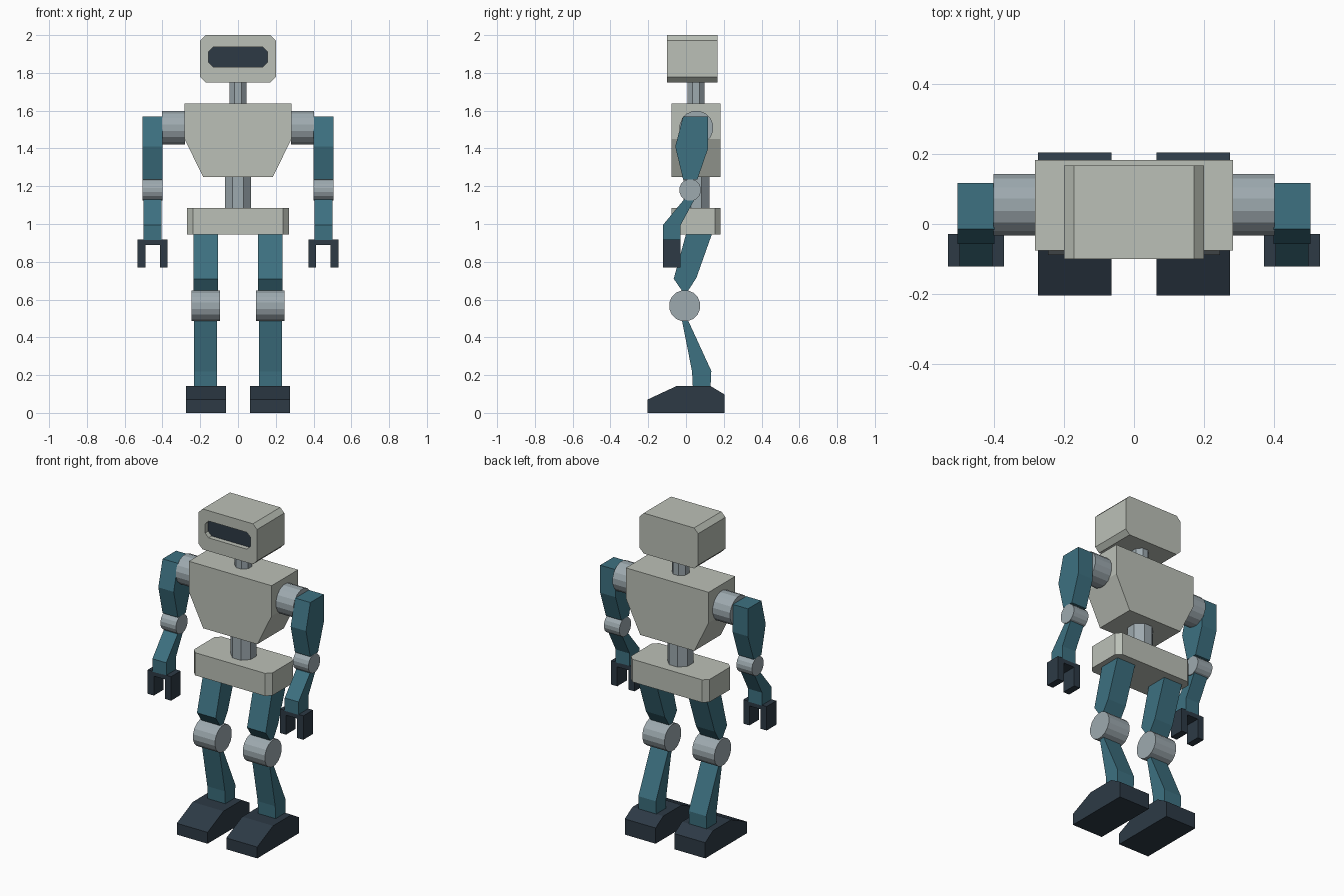
import bpy
import bmesh
import math
from mathutils import Vector

if "Cube" in bpy.data.objects:
    bpy.data.objects.remove(bpy.data.objects["Cube"])


def material(name, rgb):
    m = bpy.data.materials.new(name)
    m.diffuse_color = (*rgb, 1.0)
    m.use_nodes = True
    m.node_tree.nodes["Principled BSDF"].inputs["Base Color"].default_value = m.diffuse_color
    return m


SHELL = material("warm grey shell", (0.50, 0.53, 0.475))
METAL = material("joint metal", (0.34, 0.40, 0.43))
TEAL = material("teal limb", (0.047, 0.165, 0.22))
DARK = material("dark slate", (0.026, 0.042, 0.060))


def loft(name, rings, mats, cap_mat=0):
    """Join equal-length rings of points and cap both ends."""
    bm = bmesh.new()
    loops = [[bm.verts.new(p) for p in ring] for ring in rings]
    n = len(loops[0])
    for a, b in zip(loops, loops[1:]):
        for i in range(n):
            j = (i + 1) % n
            bm.faces.new((a[i], a[j], b[j], b[i]))
    bm.faces.new(loops[0][::-1])
    bm.faces.new(loops[-1]).material_index = cap_mat
    bmesh.ops.recalc_face_normals(bm, faces=bm.faces)
    mesh = bpy.data.meshes.new(name)
    bm.to_mesh(mesh)
    bm.free()
    for m in mats:
        mesh.materials.append(m)
    ob = bpy.data.objects.new(name, mesh)
    bpy.context.collection.objects.link(ob)
    return ob


def place(axis, point, t):
    """Put a 2D profile point at distance t along the extrusion axis."""
    a, b = point
    return Vector({"x": (t, a, b), "y": (a, t, b), "z": (a, b, t)}[axis])


def prism(name, axis, profile, lo, hi, mat):
    return loft(name, [[place(axis, p, t) for p in profile] for t in (lo, hi)], [mat])


def chamfered(cx, cy, hw, hh, c):
    """Rectangle with cut corners."""
    return [(cx + x, cy + y) for x, y in (
        (hw - c, -hh), (hw, -hh + c), (hw, hh - c), (hw - c, hh),
        (-hw + c, hh), (-hw, hh - c), (-hw, -hh + c), (-hw + c, -hh))]


def circle(cx, cy, r, n, phase=0.5):
    return [(cx + r * math.cos(2 * math.pi * (i + phase) / n),
             cy + r * math.sin(2 * math.pi * (i + phase) / n)) for i in range(n)]


# Head with a recessed dark visor
outer = chamfered(0, 1.875, 0.2, 0.125, 0.028)
visor = chamfered(0, 1.884, 0.155, 0.052, 0.024)
loft("head", [[place("y", p, t) for p in ring] for ring, t in (
    (outer, 0.167), (outer, -0.1), (visor, -0.1), (visor, -0.07))],
    [SHELL, DARK], cap_mat=1)

# Neck and spine: eight-sided posts
prism("neck", "z", circle(0, 0.053, 0.05, 8), 1.63, 1.76, METAL)
prism("spine", "z", circle(0, 0.055, 0.074, 8), 1.08, 1.26, METAL)

# Tapered torso and chamfered pelvis
prism("torso", "y", [(-0.185, 1.25), (0.185, 1.25), (0.283, 1.45), (0.283, 1.638),
                     (-0.283, 1.638), (-0.283, 1.45)], -0.076, 0.183, SHELL)
prism("pelvis", "z", chamfered(0, 0.053, 0.269, 0.13, 0.03), 0.945, 1.085, SHELL)

# Limb outlines in (y, z)
UPPER_ARM = [(-0.015, 1.57), (0.117, 1.57), (0.117, 1.40), (0.06, 1.235),
             (-0.015, 1.235), (-0.057, 1.41)]
FOREARM = [(-0.01, 1.13), (0.045, 1.13), (-0.028, 0.995), (-0.028, 0.915),
           (-0.122, 0.915), (-0.122, 0.995)]
THIGH = [(0.0, 0.946), (0.137, 0.946), (0.055, 0.715), (0.01, 0.645),
         (-0.02, 0.645), (-0.065, 0.71)]
SHIN = [(-0.022, 0.492), (0.01, 0.492), (0.134, 0.222), (0.13, 0.14),
        (0.036, 0.14), (0.032, 0.22)]
FOOT = [(-0.205, 0), (-0.205, 0.07), (-0.05, 0.142), (0.13, 0.142),
        (0.205, 0.097), (0.205, 0)]

# Gripper outline in (x, z)
HAND = [(0.372, 0.77), (0.414, 0.77), (0.414, 0.89), (0.49, 0.89), (0.49, 0.77),
        (0.532, 0.77), (0.532, 0.918), (0.372, 0.918)]

SIDE_PARTS = [
    ("shoulder", circle(0.055, 1.51, 0.09, 16), 0.28, 0.402, METAL),
    ("upper_arm", UPPER_ARM, 0.40, 0.505, TEAL),
    ("elbow", circle(0.022, 1.18, 0.058, 16), 0.40, 0.506, METAL),
    ("forearm", FOREARM, 0.405, 0.50, TEAL),
    ("thigh", THIGH, 0.107, 0.235, TEAL),
    ("knee", circle(-0.007, 0.567, 0.083, 16), 0.095, 0.246, METAL),
    ("shin", SHIN, 0.112, 0.232, TEAL),
    ("foot", FOOT, 0.064, 0.275, DARK),
]

# Arms and legs on both sides
for side, s in (("right", 1), ("left", -1)):
    for part, profile, lo, hi, mat in SIDE_PARTS:
        prism(f"{side}_{part}", "x", profile, s * lo, s * hi, mat)
    prism(f"{side}_hand", "y", [(s * x, z) for x, z in HAND], -0.122, -0.028, DARK)
